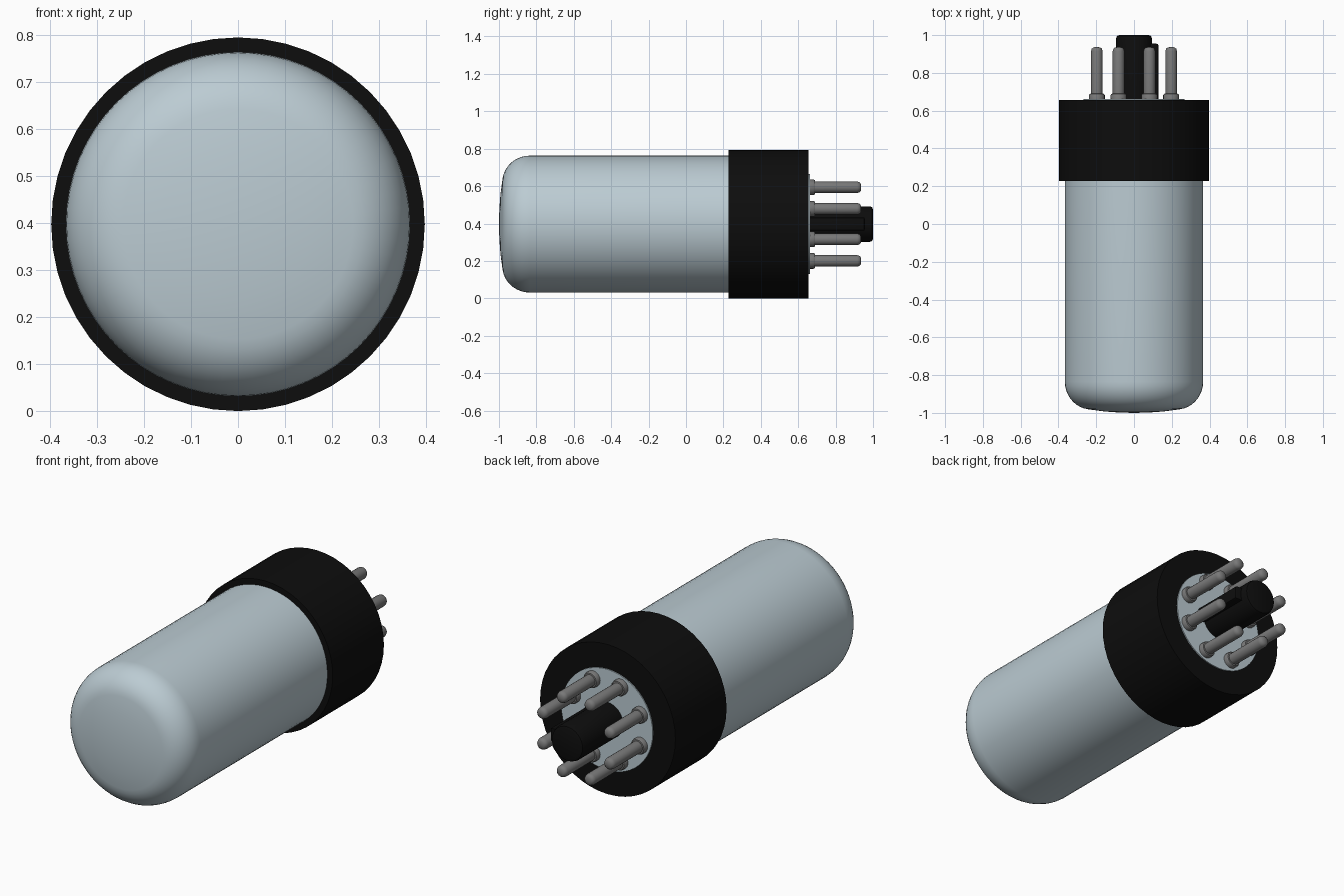
import bpy, bmesh, math
from mathutils import Matrix, Vector

cube = bpy.data.objects.get("Cube")
if cube:
    bpy.data.objects.remove(cube, do_unlink=True)

AXIS_Z = 0.397  # height of the tube's lengthwise axis


def material(name, color, rough):
    m = bpy.data.materials.new(name)
    m.use_nodes = True
    m.diffuse_color = (*color, 1)
    b = m.node_tree.nodes["Principled BSDF"]
    b.inputs["Base Color"].default_value = (*color, 1)
    b.inputs["Roughness"].default_value = rough
    return m


glass = material("pale blue grey glass", (0.50, 0.60, 0.65), 0.4)
black = material("black bakelite", (0.004, 0.004, 0.004), 0.6)
metal = material("grey pin metal", (0.19, 0.19, 0.19), 0.5)


def finish(name, bm, mat, angle=35):
    bmesh.ops.recalc_face_normals(bm, faces=bm.faces)
    me = bpy.data.meshes.new(name)
    bm.to_mesh(me)
    bm.free()
    me.materials.append(mat)
    ob = bpy.data.objects.new(name, me)
    bpy.context.collection.objects.link(ob)
    bpy.ops.object.select_all(action='DESELECT')
    ob.select_set(True)
    bpy.context.view_layer.objects.active = ob
    bpy.ops.object.shade_smooth_by_angle(angle=math.radians(angle))
    return ob


def lathe(name, profile, mat, x=0, z=AXIS_Z, steps=48):
    """Revolve (radius, y) points around a line parallel to y."""
    bm = bmesh.new()
    vs = [bm.verts.new((r, y, 0)) for r, y in profile]
    es = [bm.edges.new(p) for p in zip(vs, vs[1:])]
    bmesh.ops.spin(bm, geom=vs + es, cent=(0, 0, 0), axis=(0, 1, 0),
                   angle=math.tau, steps=steps)
    bmesh.ops.remove_doubles(bm, verts=bm.verts, dist=1e-5)
    ob = finish(name, bm, mat)
    ob.location = (x, 0, z)
    return ob


# Glass envelope: slightly domed front with a rounded shoulder
shoulder = [(0.225 + 0.141 * math.sin(a), -0.835 - 0.147 * math.cos(a))
            for a in (math.radians(8 + 82 * i / 9) for i in range(10))]
lathe("glass_envelope",
      [(0, -1.0), (0.08, -0.998), (0.16, -0.992)] + shoulder +
      [(0.366, 0.26), (0, 0.26)], glass, steps=64)

# Base collar and the pale disc that carries the pins
lathe("base_collar", [(0, 0.227), (0.397, 0.227), (0.397, 0.656), (0, 0.656)], black)
lathe("pin_disc", [(0, 0.64), (0.268, 0.64), (0.268, 0.662), (0, 0.662)], glass)

# Central locating post with a rounded tip
lathe("locating_post",
      [(0, 0.65), (0.095, 0.65), (0.095, 0.982), (0.09, 0.995), (0.078, 1.0), (0, 1.0)],
      black, steps=32)

# Key rib along the left side of the post
bm = bmesh.new()
bmesh.ops.create_cube(bm, size=1, matrix=Matrix.Translation((0.09, 0.8025, 0))
                      @ Matrix.Diagonal((0.08, 0.305, 0.07, 1)))
edges = [e for e in bm.edges if all(v.co.x > 0.1 for v in e.verts)]
bmesh.ops.bevel(bm, geom=edges, offset=0.012, segments=2, affect='EDGES', profile=0.5)
finish("post_key_rib", bm, black).location.z = AXIS_Z

# Eight pins in a ring, each with a foot collar and rounded tip
pin_profile = [(0, 0.65), (0.042, 0.65), (0.042, 0.682), (0.038, 0.689), (0.031, 0.69),
               (0.031, 0.915), (0.027, 0.928), (0.018, 0.935), (0, 0.937)]
for i in range(8):
    a = math.radians(22.5 + 45 * i)
    lathe(f"pin_{i + 1}", pin_profile, metal,
          0.213 * math.cos(a), AXIS_Z + 0.213 * math.sin(a), 20)
